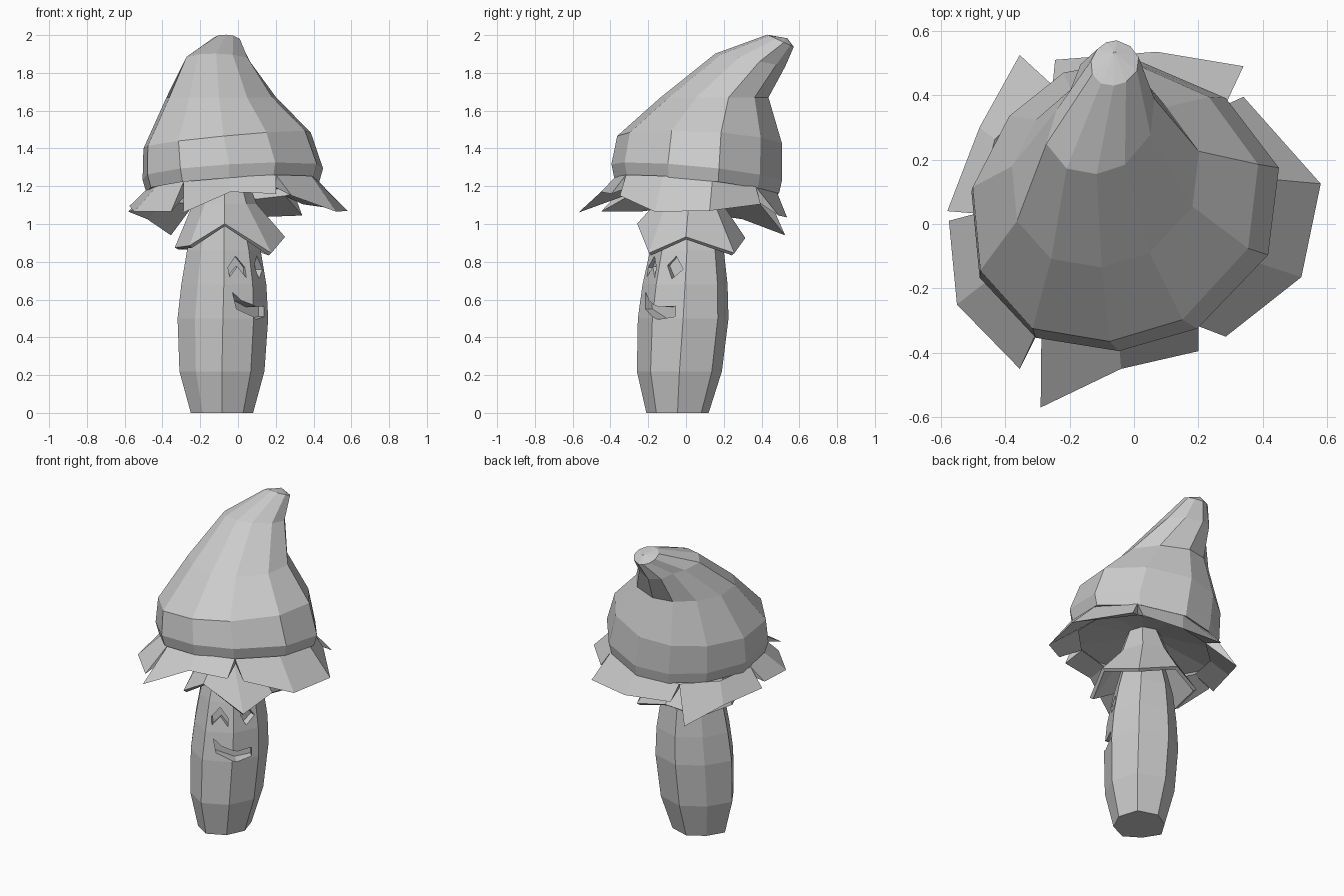
import bpy
import bmesh
from math import sin, cos, radians
from mathutils import Vector

old = bpy.data.objects.get("Cube")
if old:
    bpy.data.objects.remove(old, do_unlink=True)

grey = bpy.data.materials.new("plain_grey")
grey.use_nodes = True
GREY = (0.6, 0.6, 0.6, 1)
grey.diffuse_color = GREY
grey.node_tree.nodes["Principled BSDF"].inputs["Base Color"].default_value = GREY

# Hand-shaped cross-sections: (angle, reach) of every corner
STEM_SHAPE = [(-90, 1), (-45, .96), (0, 1), (45, 1.08),
              (90, 1), (135, .88), (180, 1), (225, .87)]
CAP_SHAPE = [(-92, 1), (-61, .965), (-20, .98), (15, 1.025), (49, .99), (85, 1.01),
             (111, .985), (140, .95), (174, .985), (208, 1.05), (238, 1.07)]
# Near the tip the cap is pinched on its back right
PINCH = {111: .9, 140: .65, 174: .75}
PINCHED_SHAPE = [(angle, PINCH.get(angle, reach)) for angle, reach in CAP_SHAPE]


def ring(shape, center, rx, ry, z, tilt_x=0, tilt_y=0):
    """Row of corners around a centre; the height slopes with x and y."""
    points = []
    for angle, reach in shape:
        a = radians(angle)
        x = center[0] + rx * reach * cos(a)
        y = center[1] + ry * reach * sin(a)
        points.append(Vector((x, y, z + tilt_x * x + tilt_y * y)))
    return points


def loft(name, rows, caps=True, thickness=0):
    """Skin closed rows of points with quads, capped or thickened."""
    bm = bmesh.new()
    verts = [[bm.verts.new(p) for p in row] for row in rows]
    n = len(rows[0])
    for low, high in zip(verts, verts[1:]):
        for i in range(n):
            j = (i + 1) % n
            bm.faces.new((low[i], low[j], high[j], high[i]))
    if caps:
        bm.faces.new(verts[0])
        bm.faces.new(verts[-1])
    bmesh.ops.recalc_face_normals(bm, faces=bm.faces)
    mesh = bpy.data.meshes.new(name)
    bm.to_mesh(mesh)
    bm.free()
    mesh.materials.append(grey)
    obj = bpy.data.objects.new(name, mesh)
    bpy.context.collection.objects.link(obj)
    if thickness:
        solid = obj.modifiers.new("thickness", "SOLIDIFY")
        solid.thickness = thickness
        solid.offset = 0
    return obj


# Stem: bulging, slightly uneven octagonal column
stem_levels = [(-.085, -.045, .165, 0), (-.085, -.035, .225, .22),
               (-.08, -.015, .24, .5), (-.075, -.005, .225, .68),
               (-.075, .005, .195, .86), (-.07, .01, .085, 1.25)]
stem = loft("stem", [ring(STEM_SHAPE, (x, y), r, r, z) for x, y, r, z in stem_levels])


# Carved face: outlines in an upright plane facing the given angle
def carve(name, outline, angle, floor):
    a = radians(angle)
    out, side = Vector((cos(a), sin(a), 0)), Vector((-sin(a), cos(a), 0))

    def layer(depth):
        return [Vector((-.08, -.015, z)) + side * u + out * depth for u, z in outline]

    cutter = loft(name, [layer(floor), layer(.4)])
    cut = stem.modifiers.new(name, "BOOLEAN")
    cut.operation = "DIFFERENCE"
    cut.solver = "EXACT"
    cut.object = cutter
    return cutter


cutters = [
    carve("mouth_cutter", [(-.105, .64), (-.09, .55), (.03, .495), (.125, .51),
                           (.125, .565), (.035, .56), (-.06, .595)], -45, .14),
    carve("wink_eye_cutter", [(-.046, .77), (.004, .83), (.053, .77),
                              (.057, .715), (.009, .775), (-.04, .72)], -67.5, .155),
    carve("open_eye_cutter", [(-.013, .78), (.035, .83), (.08, .76), (.018, .71)],
          -22.5, .155),
]
graph = bpy.context.evaluated_depsgraph_get()
carved = bpy.data.meshes.new_from_object(stem.evaluated_get(graph))
stem.modifiers.clear()
stem.data = carved
for cutter in cutters:
    bpy.data.objects.remove(cutter, do_unlink=True)

# Skirt: ragged collar below the cap
hem = [(-.07, -.25, .995), (.17, -.19, .84), (.24, 0, .925), (.17, .25, .84),
       (-.07, .305, .92), (-.27, .24, .87), (-.325, 0, .87), (-.25, -.19, .88)]
loft("skirt", [ring(STEM_SHAPE, (-.07, .01), .1, .1, 1.26),
               ring(STEM_SHAPE, (-.07, .015), .16, .17, 1.1),
               [Vector(p) for p in hem]], caps=False, thickness=.022)

# Cap: eleven-sided hood, hollow below, leaning backwards to a blunt tip
RIM = (-.03, .055)
RIM_TILT = (.07, -.1)
loft("cap", [
    ring(CAP_SHAPE, (-.07, .01), .09, .09, 1.27),
    ring(CAP_SHAPE, RIM, .465, .435, 1.21, *RIM_TILT),
    ring(CAP_SHAPE, RIM, .485, .45, 1.28, *RIM_TILT),
    ring(CAP_SHAPE, (-.06, .07), .45, .435, 1.455, .1, -.05),
    ring(CAP_SHAPE, (-.09, .15), .295, .285, 1.67),
    ring(PINCHED_SHAPE, (-.11, .34), .175, .185, 1.93, 0, -.18),
    ring(CAP_SHAPE, (-.06, .5), .075, .07, 2.2, 0, -.46),
    ring(CAP_SHAPE, (-.06, .53), .005, .005, 1.985),
])

# Flaps: ragged wedges under the rim; neighbours share the angle where they meet
flaps = {
    "front_flap": (-124, -60, [(-.29, -.57, 1.06), (-.04, -.45, 1.17), (.2, -.395, 1.16)]),
    "left_flap": (-60, 47, [(.285, -.35, 1.15), (.52, -.165, 1.065),
                            (.58, .125, 1.07), (.34, .395, 1.105)]),
    "back_flap": (47, 119, [(.34, .49, 1.045), (.07, .535, 1.035), (-.245, .51, 1.065)]),
    "back_right_flap": (119, 183, [(-.355, .525, .94), (-.48, .3, 1.025), (-.58, .04, 1.065)]),
    "right_flap": (183, 236, [(-.575, .01, 1.095), (-.55, -.25, 1.065), (-.355, -.45, 1.065)]),
}
for name, (start, end, edge) in flaps.items():
    step = (end - start) / (len(edge) - 1)
    arc = [(start + i * step, 1) for i in range(len(edge))]
    top = ring(arc, RIM, .46, .43, 1.215, *RIM_TILT)
    inner = ring(arc, RIM, .41, .38, 1.165, *RIM_TILT)
    loft(name, list(zip(top, [Vector(p) for p in edge], inner)))
